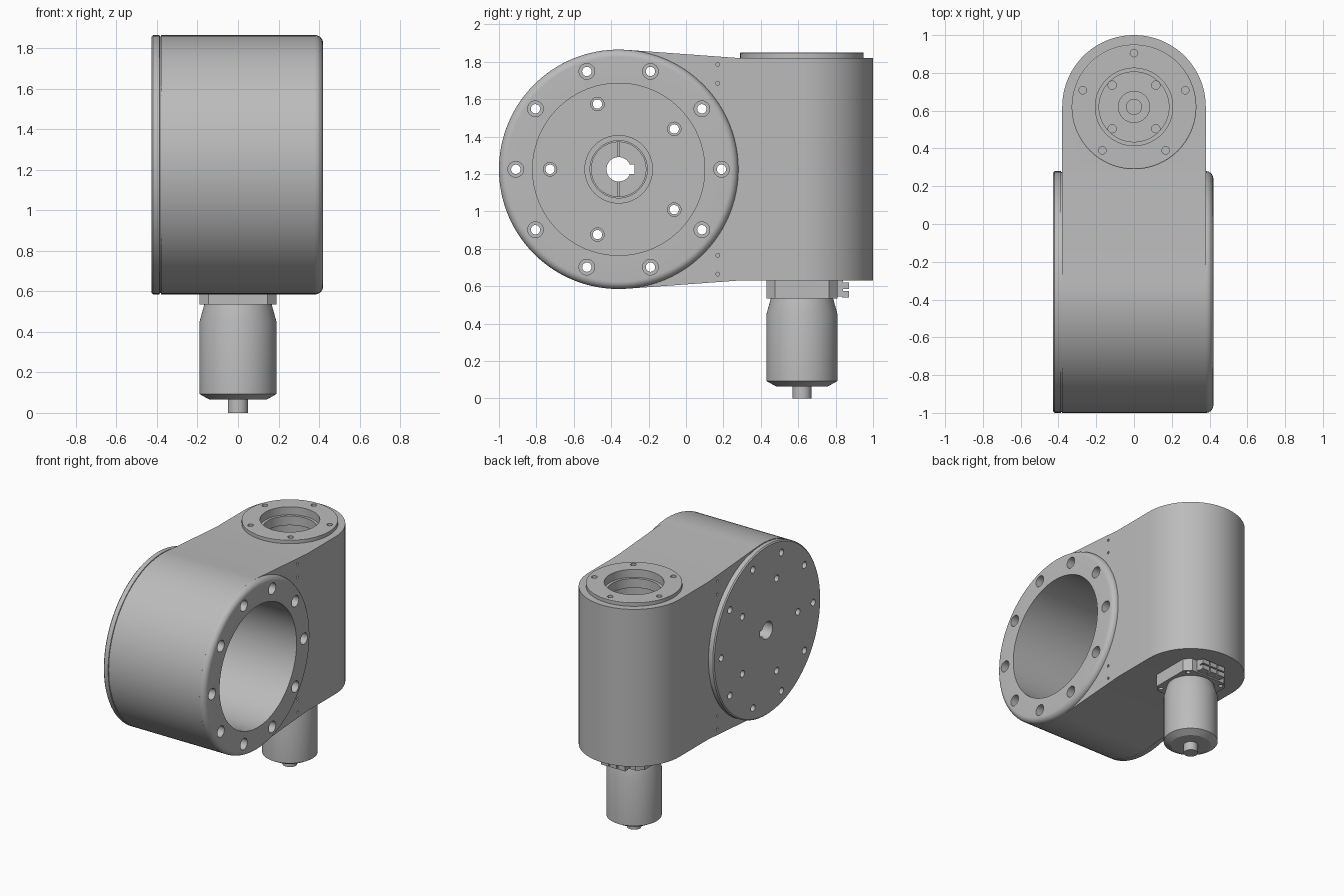
import bpy, bmesh
from math import sin, cos, pi, radians, acos, atan2, hypot
from mathutils import Vector

if "Cube" in bpy.data.objects:
    bpy.data.objects.remove(bpy.data.objects["Cube"], do_unlink=True)

grey = bpy.data.materials.new("machined_grey")
grey.use_nodes = True
COLOUR = (0.5, 0.5, 0.5, 1)
grey.diffuse_color = COLOUR
grey.node_tree.nodes["Principled BSDF"].inputs["Base Color"].default_value = COLOUR

WHEEL = (-0.36, 1.225)   # y, z of the large drum axis
TOWER = (0, 0.62)        # x, y of the motor axis
R = 0.64                 # drum radius


def place(axis, c, u, v, h):
    """Put a cross-section point at height h along the x or z axis."""
    u, v = u + c[0], v + c[1]
    return Vector((h, u, v)) if axis == "X" else Vector((u, v, h))


def finish(name, bm):
    bmesh.ops.recalc_face_normals(bm, faces=bm.faces[:])
    mesh = bpy.data.meshes.new(name)
    bm.to_mesh(mesh)
    bm.free()
    mesh.materials.append(grey)
    ob = bpy.data.objects.new(name, mesh)
    bpy.context.collection.objects.link(ob)
    return ob


def skin(bm, rings, closed=False):
    """Bridge rings of points, capping the ends unless the section is closed."""
    loops = [[bm.verts.new(p) for p in ring] for ring in rings]
    pairs = list(zip(loops, loops[1:]))
    if closed:
        pairs.append((loops[-1], loops[0]))
    else:
        bm.faces.new(loops[0])
        bm.faces.new(loops[-1])
    n = len(loops[0])
    for a, b in pairs:
        for i in range(n):
            j = (i + 1) % n
            bm.faces.new((a[i], a[j], b[j], b[i]))


def lathe(name, axis, c, profile, closed=False, n=96):
    bm = bmesh.new()
    turn = [2 * pi * i / n for i in range(n)]
    skin(bm, [[place(axis, c, r * cos(t), r * sin(t), h) for t in turn]
              for r, h in profile], closed)
    return finish(name, bm)


def prism(name, axis, c, outline, h0, h1):
    bm = bmesh.new()
    skin(bm, [[place(axis, c, u, v, h) for u, v in outline] for h in (h0, h1)])
    return finish(name, bm)


def pins(name, axis, c, spots, r, h0, h1, n=24):
    bm = bmesh.new()
    for u, v in spots:
        skin(bm, [[place(axis, c, u + r * cos(2 * pi * i / n),
                         v + r * sin(2 * pi * i / n), h) for i in range(n)]
                  for h in (h0, h1)])
    return finish(name, bm)


def box(name, lo, hi):
    return prism(name, "Z", (0, 0), [(lo[0], lo[1]), (hi[0], lo[1]),
                 (hi[0], hi[1]), (lo[0], hi[1])], lo[2], hi[2])


def cut(ob, cutter, operation="DIFFERENCE"):
    mod = ob.modifiers.new("cut", "BOOLEAN")
    mod.operation, mod.solver, mod.object = operation, "EXACT", cutter
    bpy.context.view_layer.objects.active = ob
    bpy.ops.object.modifier_apply(modifier=mod.name)
    bpy.data.objects.remove(cutter, do_unlink=True)


def circle_spots(count, r, start=0):
    return [(r * cos(radians(start) + 2 * pi * i / count),
             r * sin(radians(start) + 2 * pi * i / count)) for i in range(count)]


RIM = circle_spots(10, 0.55)
INNER = circle_spots(5, 0.367, 36)
SCREWS = circle_spots(5, 0.285, 90)

# Housing: drum-and-arm side outline intersected with a round-ended plan
dy, dz = 0.64, 0.595
tangent = atan2(dz, dy) + acos(R / hypot(dy, dz))
arc = [tangent + (2 * pi - 2 * tangent) * i / 64 for i in range(65)]
side = [(R * cos(a), R * sin(a)) for a in arc]
side += [(dy, -dz), (1.5, -dz), (1.5, dz), (dy, dz)]
housing = prism("housing", "X", WHEEL, side, -0.5, 0.5)
plan = [(0.38 * cos(pi * i / 64), 0.38 * sin(pi * i / 64)) for i in range(65)]
plan += [(-0.38, -1.8), (0.38, -1.8)]
cut(housing, prism("plan", "Z", TOWER, plan, 0.4, 2.1), "INTERSECT")

# Drum bore, rim holes, stepped tower bore and screw holes
cut(housing, lathe("bore", "X", WHEEL, [(0.46, -0.6), (0.46, 0.6)]))
cut(housing, pins("rim_holes", "X", WHEEL, RIM, 0.042, -0.6, 0.6))
cut(housing, lathe("tower_bore", "Z", TOWER, [
    (0.205, 2), (0.205, 1.79), (0.185, 1.79), (0.185, 1.72),
    (0.2, 1.72), (0.2, 1.6), (0.185, 1.6), (0.185, 0.69)]))
cut(housing, pins("screw_holes", "Z", TOWER, SCREWS, 0.02, 1.7, 2))
cut(housing, pins("floor_holes", "Z", TOWER, circle_spots(4, 0.163, 45), 0.022, 0.65, 0.75))
dowels = [(0.53, s * z) for s in (-1, 1) for z in (0.46, 0.56)]
for s in (-1, 1):
    cut(housing, pins("dowel_holes", "X", WHEEL, dowels, 0.01, s * 0.35, s * 0.4, 12))

# Rounded lip on the open face
fillet = [(R - 0.04 + 0.04 * cos(a), 0.38 + 0.04 * sin(a))
          for a in [pi / 2 * i / 8 for i in range(9)]]
lip = lathe("drum_lip", "X", WHEEL, fillet + [(0.46, 0.42), (0.46, 0.38)], True)
cut(lip, pins("lip_holes", "X", WHEEL, RIM, 0.042, 0.3, 0.5))

# Closing plate with a raised hub, split in the middle
plate = lathe("end_plate", "X", WHEEL, [(0.632, -0.428), (R, -0.42), (R, -0.387),
                                       (0.634, -0.386), (0.634, -0.38)])
hub_ring = lathe("hub_ring", "X", WHEEL, [(0.183, -0.381), (0.183, -0.33),
                                         (0.153, -0.33), (0.153, -0.381)], True)
hub_core = lathe("hub_core", "X", WHEEL, [(0.148, -0.381), (0.148, -0.34)])
cut(hub_core, box("split", (-0.37, -0.364, 1), (-0.3, -0.356, 1.5)))
cut(plate, pins("plate_holes", "X", WHEEL, RIM + INNER, 0.025, -0.6, -0.2))
cut(plate, pins("counterbores", "X", WHEEL, INNER, 0.036, -0.395, -0.2))
for part in (plate, hub_core):
    cut(part, lathe("shaft_hole", "X", WHEEL, [(0.065, -0.6), (0.065, -0.2)], n=48))
    cut(part, box("keyway", (-0.6, -0.36, 1.2), (-0.2, -0.275, 1.25)))

# Top flange ring
flange = lathe("top_flange", "Z", TOWER, [(0.33, 1.82), (0.33, 1.847), (0.325, 1.85),
                                         (0.205, 1.85), (0.205, 1.82)], True)
cut(flange, pins("flange_holes", "Z", TOWER, SCREWS, 0.02, 1.7, 2))

# Output shaft at the bottom of the tower bore
lathe("output_shaft", "Z", TOWER, [(0.085, 0.68), (0.085, 0.75), (0.04, 0.75), (0.04, 0.7)], n=48)

# Motor with tapered neck, end chamfer and rear shaft
lathe("motor", "Z", TOWER, [(0.05, 0), (0.05, 0.065), (0.14, 0.065), (0.19, 0.093),
                            (0.19, 0.45), (0.165, 0.54)], n=64)

# Motor mounting plate with clipped corners
w, k = 0.19, 0.145
octagon = [(w, -k), (w, k), (k, w), (-k, w), (-w, k), (-w, -k), (-k, -w), (k, -w)]
mount = prism("motor_mount", "Z", TOWER, octagon, 0.535, 0.64)
cut(mount, pins("mount_holes", "Z", TOWER, circle_spots(4, 0.21, 45), 0.016, 0.5, 0.57, 16))

# Cable connector behind the motor mount
box("connector_body", (-0.1, 0.8, 0.545), (0.1, 0.84, 0.632))
for z in (0.54, 0.585):
    for x in (-0.1, -0.03, 0.04):
        box("connector_tab", (x, 0.835, z), (x + 0.06, 0.872, z + 0.035))

# Smooth the round walls, keep machined edges sharp
bpy.ops.object.select_all(action="DESELECT")
for ob in bpy.context.collection.objects:
    if ob.type == "MESH" and grey.name in ob.data.materials:
        ob.select_set(True)
        bpy.context.view_layer.objects.active = ob
bpy.ops.object.shade_smooth_by_angle(angle=radians(25))
